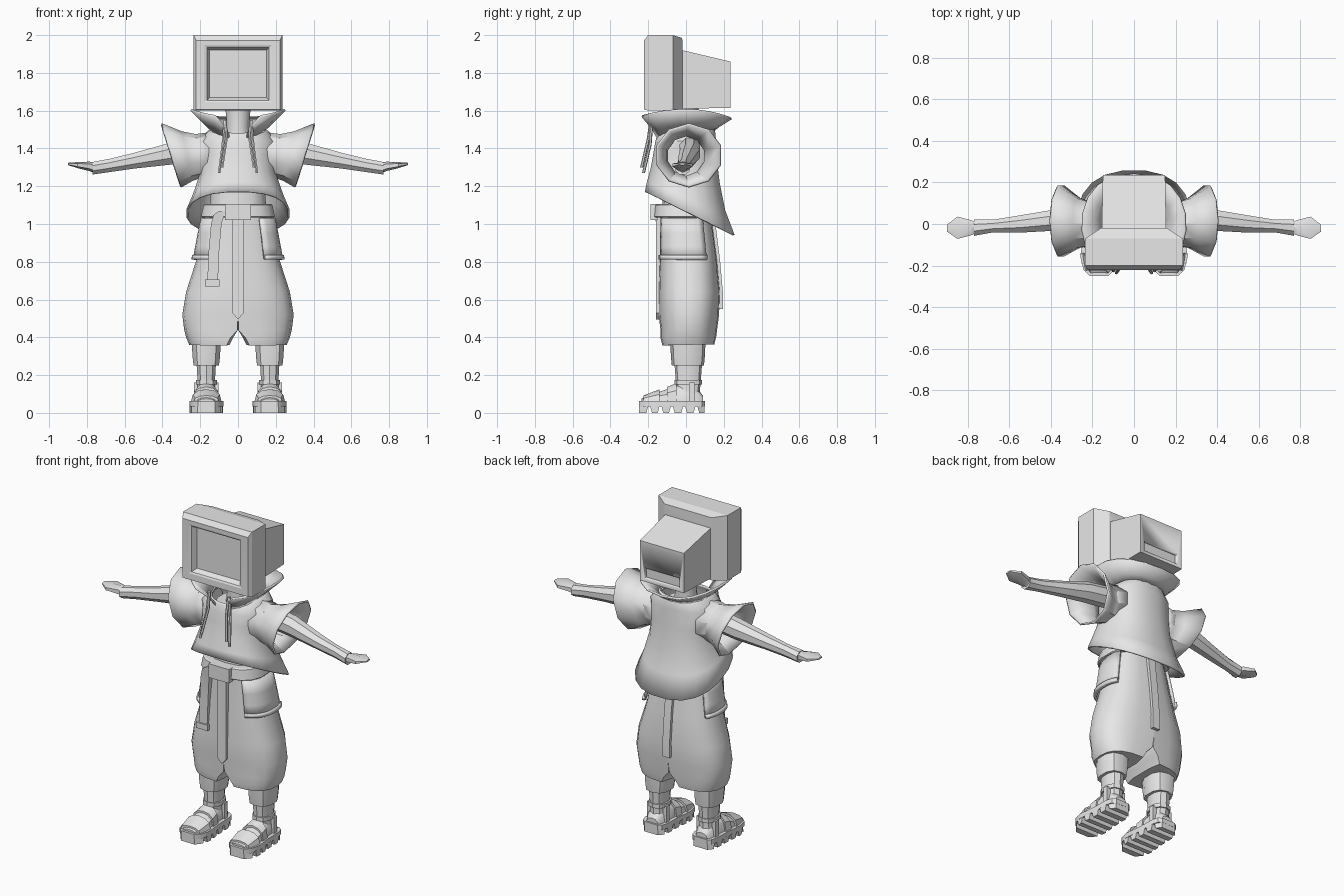
import bpy, bmesh, math
from math import sin, cos, pi, radians

if "Cube" in bpy.data.objects:
    bpy.data.objects.remove(bpy.data.objects["Cube"])

grey = bpy.data.materials.new("plain_grey")
grey.diffuse_color = (0.8, 0.8, 0.8, 1)
grey.use_nodes = True
grey.node_tree.nodes["Principled BSDF"].inputs["Base Color"].default_value = grey.diffuse_color


def finish(name, bm, angle=35, mirror=False, thick=0):
    bmesh.ops.recalc_face_normals(bm, faces=bm.faces)
    me = bpy.data.meshes.new(name)
    bm.to_mesh(me)
    bm.free()
    me.materials.append(grey)
    ob = bpy.data.objects.new(name, me)
    bpy.context.collection.objects.link(ob)
    bpy.ops.object.select_all(action='DESELECT')
    ob.select_set(True)
    bpy.context.view_layer.objects.active = ob
    bpy.ops.object.shade_smooth_by_angle(angle=radians(angle))
    if thick:
        m = ob.modifiers.new("thickness", 'SOLIDIFY')
        m.thickness, m.offset = thick, 0
    if mirror:
        ob.modifiers.new("mirror", 'MIRROR').use_mirror_merge = False
    return ob


def loft(name, rings, closed=True, caps=True, **kw):
    bm = bmesh.new()
    vs = [[bm.verts.new(p) for p in r] for r in rings]
    n = len(vs[0])
    for a, b in zip(vs, vs[1:]):
        for i in range(n if closed else n - 1):
            j = (i + 1) % n
            bm.faces.new((a[i], a[j], b[j], b[i]))
    if caps and closed:
        bm.faces.new(vs[0])
        bm.faces.new(vs[-1])
    return finish(name, bm, **kw)


def rect_y(y, hx, z0, z1, cx=0):
    return [(cx - hx, y, z0), (cx + hx, y, z0), (cx + hx, y, z1), (cx - hx, y, z1)]


def oval(cx, cy, z, rx, ry, n=12, e=1.0):
    pw = lambda v: math.copysign(abs(v) ** e, v)
    return [(cx + rx * pw(cos(2 * pi * (i + .5) / n)),
             cy + ry * pw(sin(2 * pi * (i + .5) / n)), z) for i in range(n)]


def box(name, x0, x1, y0, y1, z0, z1, **kw):
    c, h = (x0 + x1) / 2, (x1 - x0) / 2
    return loft(name, [rect_y(y0, h, z0, z1, c), rect_y(y1, h, z0, z1, c)], **kw)


# Monitor head: recessed screen, bezel, casing, tapered rear
head = loft("monitor_head", [rect_y(*r) for r in (
    (-.185, .15, 1.67, 1.92), (-.215, .165, 1.655, 1.935), (-.22, .18, 1.645, 1.945),
    (-.222, .222, 1.607, 1.972), (-.20, .235, 1.60, 2.0), (-.07, .235, 1.60, 2.0),
    (-.02, .16, 1.60, 1.985), (-.019, .155, 1.61, 1.92), (.235, .15, 1.615, 1.86))], angle=15)
cutter = box("slot_cutter", -.12, .12, .215, .3, 1.635, 1.70)
cutter.hide_render = True
cutter.hide_set(True)
m = head.modifiers.new("rear_slot", 'BOOLEAN')
m.operation, m.object = 'DIFFERENCE', cutter
loft("neck", [oval(0, 0, 1.40, .075, .07), oval(0, 0, 1.52, .06, .06), oval(0, 0, 1.62, .07, .07)])

# Torso under the shirt
loft("torso", [oval(0, 0, z, rx, ry, 14, .8) for z, rx, ry in (
    (1.0, .16, .13), (1.18, .145, .12), (1.35, .16, .125), (1.44, .12, .11))])


# Shirt: each ring is tilted from a front height to a rear height
def tilted(rx, yf, yb, zf, zb, n=20, e=.85):
    pts = []
    for x, y, _ in oval(0, 0, 0, 1, 1, n, e):
        t = (y + 1) / 2
        pts.append((rx * x, yf + (yb - yf) * t, zf + (zb - zf) * t))
    return pts


loft("shirt", [tilted(*r) for r in (
    (.27, -.215, .255, 1.17, .94), (.235, -.205, .205, 1.22, 1.07), (.20, -.185, .175, 1.29, 1.22),
    (.195, -.17, .16, 1.37, 1.34), (.20, -.16, .155, 1.43, 1.45), (.16, -.15, .15, 1.47, 1.50),
    (.135, -.145, .14, 1.48, 1.52))], caps=False, thick=.01)

# Open flaring collar with two front points
spread = []
for rx, yf, yb, zf, zs, zb, gap in ((.145, -.15, .15, 1.45, 1.50, 1.50, 12),
                                    (.185, -.19, .175, 1.51, 1.54, 1.52, 16),
                                    (.25, -.255, .24, 1.565, 1.605, 1.56, 24)):
    row = []
    for i in range(17):
        a = radians(-90 + gap + (360 - 2 * gap) * i / 16)
        s = sin(a)
        y = s * (yb if s > 0 else -yf)
        z = zs + ((zb if s > 0 else zf) - zs) * abs(s) ** 2
        row.append((rx * math.copysign(abs(cos(a)) ** .8, cos(a)), y, z))
    spread.append(row)
loft("collar", spread, closed=False, thick=.012)


# Sleeves and arms
def ring_x(x, tilt, cy, cz, ry, rz, n=10):
    return [(x + tilt * sin(2 * pi * (i + .5) / n), cy + ry * cos(2 * pi * (i + .5) / n),
             cz + rz * sin(2 * pi * (i + .5) / n)) for i in range(n)]


loft("sleeve", [ring_x(*r) for r in (
    (.15, .0, 0, 1.365, .125, .115), (.21, .015, 0, 1.36, .105, .11),
    (.27, .03, .005, 1.36, .12, .125), (.355, .05, .015, 1.363, .175, .165))],
     caps=False, mirror=True, thick=.012)
loft("arm", [ring_x(*r, n=8) for r in (
    (.16, 0, .02, 1.40, .06, .065), (.37, 0, .02, 1.37, .056, .062),
    (.55, 0, 0, 1.335, .045, .045), (.68, 0, -.01, 1.31, .033, .038),
    (.77, 0, -.018, 1.295, .042, .036))], mirror=True)
loft("hand", [ring_x(*r, n=6) for r in (
    (.76, 0, -.018, 1.297, .03, .028), (.785, 0, -.018, 1.305, .042, .025),
    (.85, 0, -.018, 1.312, .062, .016), (.90, 0, -.02, 1.318, .02, .006))], mirror=True)

# Hood cords
for k, path in enumerate((((.07, -.18, 1.55), (.08, -.19, 1.42), (.10, -.225, 1.27)),
                          ((.065, -.185, 1.55), (.062, -.20, 1.45), (.085, -.235, 1.30)))):
    loft("hood_cord_%d" % k, [oval(x, y, z, .008, .008, 6) for x, y, z in path], mirror=True)

# Trousers: half outlines by height (z, inner x, outer x, front y, rear y)
TR = ((1.08, 0, .165, -.135, .13), (1.0, 0, .185, -.135, .14), (.81, 0, .22, -.14, .165),
      (.64, 0, .275, -.145, .18), (.52, 0, .295, -.145, .175), (.44, .003, .285, -.135, .165),
      (.40, .04, .275, -.135, .16), (.36, .06, .258, -.125, .15))


def trouser(z, a, out=0.0):
    for p, q in zip(TR, TR[1:]):
        if q[0] <= z <= p[0]:
            t = (p[0] - z) / (p[0] - q[0])
            _, x0, x1, yf, yb = [u + (v - u) * t for u, v in zip(p, q)]
            s, c = sin(radians(a)), max(cos(radians(a)), 0)
            y = (yf + yb) / 2 + ((yb - yf) / 2 + out) * math.copysign(abs(s) ** .8, s)
            return (x0 + (x1 - x0 + out) * c ** .8, y, z + (.02 * y if z < .5 else 0))


legs = []
for row in TR:
    z, x0, yf, yb = row[0], row[1], row[3], row[4]
    r = [trouser(z, -90 + 18 * i) for i in range(11)]
    inner = max(0, x0 - .015)
    legs.append(r + [(inner, yb * .5, z), (inner, 0, z), (inner, yf * .5, z)])
loft("trouser_leg", legs, mirror=True, angle=40)

# Side pockets follow the trouser surface, with a lower hem band
for nm, zs, out in (("pocket", (1.03, .95, .88, .815), .012), ("pocket_hem", (.835, .812), .02)):
    loft(nm, [[trouser(z, a, out) for a in range(-58, 31, 11)] for z in zs],
         closed=False, mirror=True, thick=.016)

# Belt, buckle and hanging straps
loft("belt", [oval(0, -.005, z, rx, ry, 16, .75) for z, rx, ry in (
    (1.035, .192, .163), (1.04, .198, .168), (1.10, .185, .163), (1.105, .178, .155))], angle=30)
box("belt_buckle", -.07, .07, -.188, -.15, 1.02, 1.105)
loft("front_strap", [rect_y(-.16, .03, .53, 1.04), rect_y(-.135, .03, .53, 1.04)])
loft("front_strap_tip", [[(-.03, y, .53), (0, y, .495), (.03, y, .53)] for y in (-.16, -.135)])
strap = ((1.07, -.07, -.168), (1.05, -.10, -.167), (1.0, -.115, -.158), (.85, -.128, -.150), (.68, -.135, -.148))
loft("side_strap", [[(x - .028, y, z), (x + .028, y, z), (x + .028, y + .03, z), (x - .028, y + .03, z)]
                    for z, x, y in strap])
box("side_strap_end", -.175, -.098, -.157, -.115, .67, .705)
loft("rear_strap", [[(-.024, y, z), (.024, y, z), (.024, y - .03, z), (-.024, y - .03, z)]
                    for z, y in ((1.05, .15), (.81, .18), (.64, .195), (.55, .195))])

# Lower legs: wide cuffs over slim ankles
FX = .168
loft("leg_cuff", [oval(FX, .01, z, rx, ry, 10, .8) for z, rx, ry in (
    (.42, .082, .095), (.30, .076, .09), (.25, .07, .085))], mirror=True)
loft("ankle", [oval(FX, .012, z, rx, ry, 10, .85) for z, rx, ry in (
    (.27, .054, .074), (.17, .048, .066), (.12, .05, .062), (.06, .055, .07))], mirror=True)
loft("ankle_strap", [oval(FX, .012, z, .058, .072, 10, .85) for z in (.15, .175)], mirror=True)
box("heel_strap", FX - .066, FX + .066, .015, .045, .06, .16, mirror=True)

# Sandal sole with transverse treads
SOLE = ((-.25, .045), (-.22, .075), (-.16, .09), (-.05, .078), (.05, .076), (.085, .065), (.10, .045))


def half_width(y):
    for (a, u), (b, v) in zip(SOLE, SOLE[1:]):
        if a <= y <= b:
            return u + (v - u) * (y - a) / (b - a)


loft("sole", [rect_y(y, w, .033, .062, FX) for y, w in SOLE], mirror=True)
edges = [-.249, -.21, -.18, -.15, -.12, -.09, -.06, -.025, .005, .04, .07, .099]
for k in range(0, 12, 2):
    y0, y1 = edges[k], edges[k + 1]
    top0, top1 = y0 - (.01 if k else 0), y1 + (.01 if k < 10 else 0)
    a, b = half_width(y0), half_width(y1)
    loft("tread_%d" % (k // 2), [
        [(FX - a, y0, 0), (FX + a, y0, 0), (FX + a, top0, .036), (FX - a, top0, .036)],
        [(FX - b, y1, 0), (FX + b, y1, 0), (FX + b, top1, .036), (FX - b, top1, .036)]], mirror=True)


# Foot and sandal straps, arched sections along the foot
def arch(y, w, h, base=.055):
    return [(FX + w * cos(pi * i / 6), y, base + (h - base) * sin(pi * i / 6) ** .7) for i in range(7)]


loft("foot", [arch(*r) for r in (
    (-.235, .045, .075), (-.21, .062, .09), (-.14, .07, .112), (-.07, .064, .135),
    (-.02, .058, .16), (.06, .055, .13), (.09, .04, .09))], mirror=True)
for nm, sect in (("toe_strap", ((-.225, .068, .092), (-.14, .082, .125))),
                 ("instep_strap", ((-.10, .075, .138), (-.05, .07, .158)))):
    loft(nm, [arch(*r) for r in sect], mirror=True)
